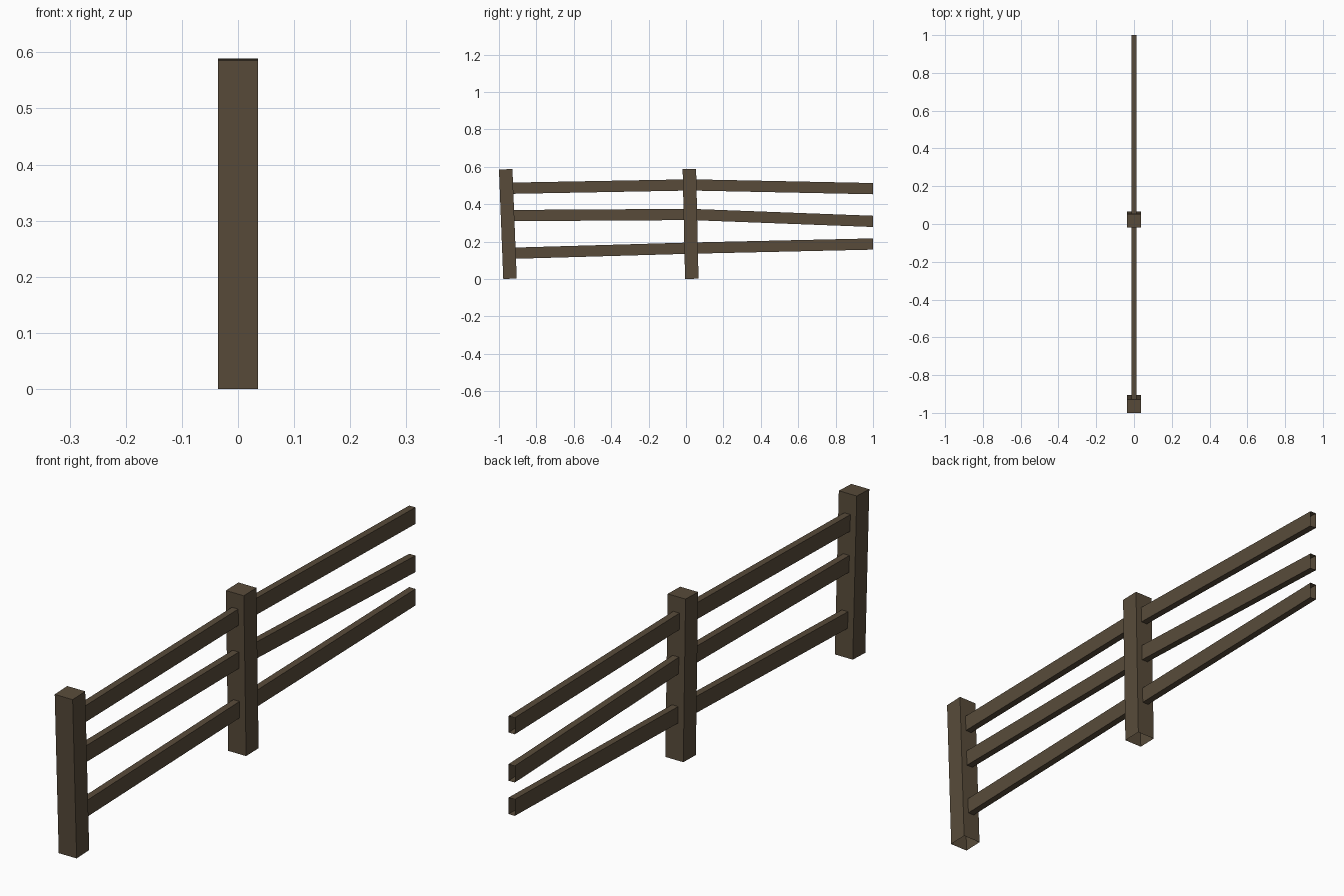
import bpy
import bmesh
from mathutils import Vector

if "Cube" in bpy.data.objects:
    bpy.data.objects.remove(bpy.data.objects["Cube"])

wood = bpy.data.materials.new("dark weathered wood")
wood.diffuse_color = (0.098, 0.0704, 0.0423, 1)
wood.use_nodes = True
wood.node_tree.nodes["Principled BSDF"].inputs["Base Color"].default_value = wood.diffuse_color


def tube(name, a, b, half_x, half, axis, closed_end):
    """Four-sided timber from a to b; half is the half size along axis."""
    bm = bmesh.new()
    rings = []
    for p in (Vector(a), Vector(b)):
        ring = []
        for sx, s in ((-1, -1), (1, -1), (1, 1), (-1, 1)):
            ring.append(bm.verts.new(p + Vector((sx * half_x, 0, 0)) + Vector(axis) * s * half))
        rings.append(ring)
    for i in range(4):
        j = (i + 1) % 4
        bm.faces.new((rings[0][i], rings[0][j], rings[1][j], rings[1][i]))
    cap = bm.faces.new(rings[1])
    bmesh.ops.recalc_face_normals(bm, faces=bm.faces)
    # Make sure the cap points away from the timber
    if cap.normal.dot(Vector(b) - Vector(a)) < 0:
        bmesh.ops.reverse_faces(bm, faces=bm.faces)
    if not closed_end:
        bmesh.ops.delete(bm, geom=[cap], context='FACES_ONLY')
    me = bpy.data.meshes.new(name)
    bm.to_mesh(me)
    bm.free()
    me.materials.append(wood)
    ob = bpy.data.objects.new(name, me)
    bpy.context.collection.objects.link(ob)


# Leaning posts, open underneath
tube("end_post", (0, -0.941, 0.0014), (0, -0.964, 0.5866), 0.036, 0.036, (0, 1, 0.038), True)
tube("middle_post", (0, 0.031, 0.001), (0, 0.018, 0.588), 0.036, 0.036, (0, 1, 0.022), True)

# Rails: centre height at end post, middle post, free end
levels = {"top": (0.485, 0.503, 0.483),
          "middle": (0.339, 0.345, 0.308),
          "bottom": (0.137, 0.165, 0.187)}
for label, (z0, z1, z2) in levels.items():
    tube(label + "_rail_left", (0, -0.95, z0), (0, 0.025, z1), 0.0125, 0.03, (0, 0, 1), False)
    tube(label + "_rail_right", (0, 0.025, z1), (0, 1.0, z2), 0.0125, 0.03, (0, 0, 1), False)
